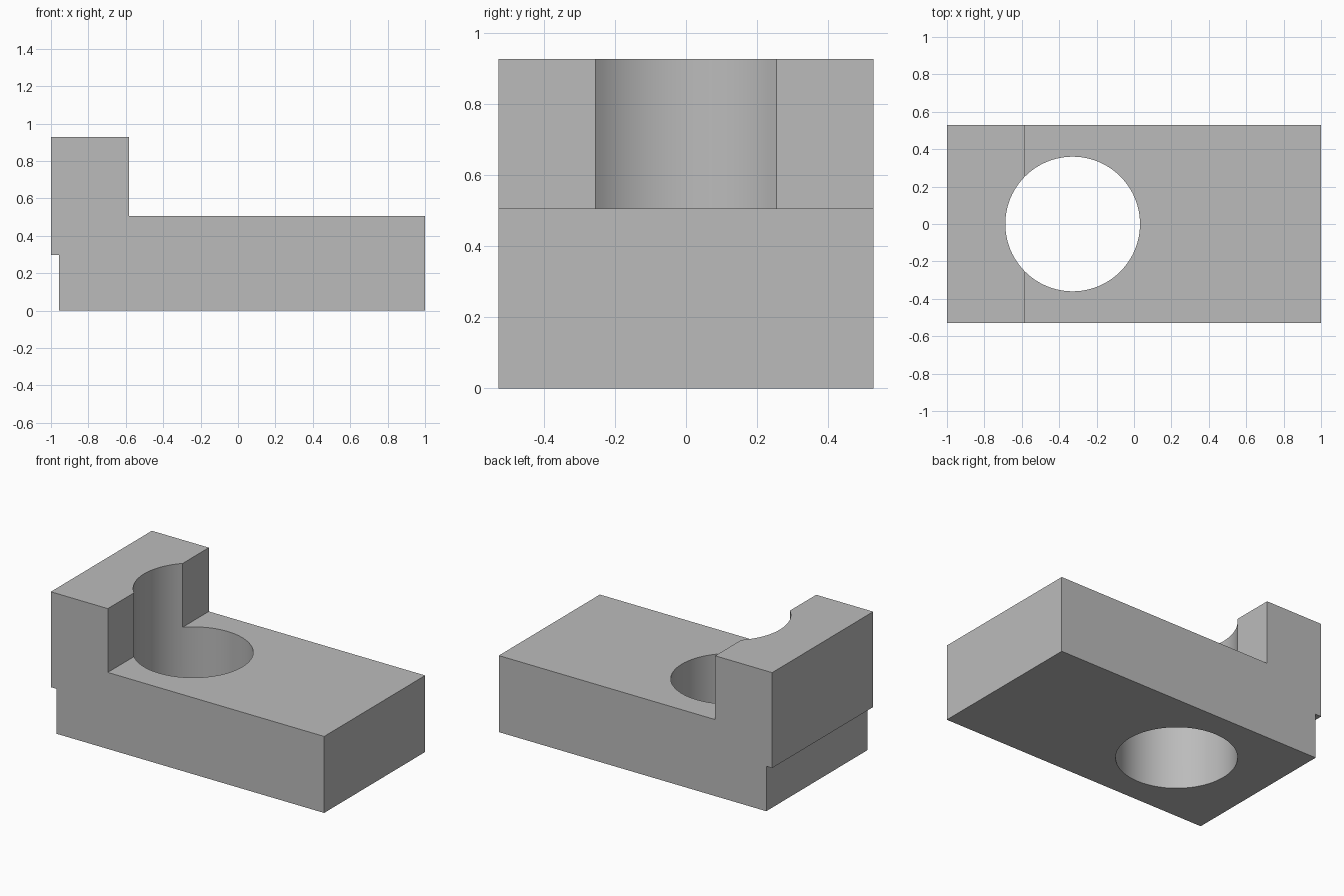
import bpy
import bmesh
import math
from mathutils import Vector

cube = bpy.data.objects.get("Cube")
if cube:
    bpy.data.objects.remove(cube, do_unlink=True)

# Single plain grey
grey = bpy.data.materials.new("plain grey")
grey.use_nodes = True
colour = (0.5, 0.5, 0.5, 1)
grey.diffuse_color = colour
grey.node_tree.nodes["Principled BSDF"].inputs["Base Color"].default_value = colour

HALF_DEPTH = 0.528
TOP = 0.928


def add_object(name, bm):
    bmesh.ops.recalc_face_normals(bm, faces=bm.faces)
    mesh = bpy.data.meshes.new(name)
    bm.to_mesh(mesh)
    bm.free()
    mesh.materials.append(grey)
    obj = bpy.data.objects.new(name, mesh)
    bpy.context.collection.objects.link(obj)
    return obj


# Stepped block: side profile extruded along y
profile = [(-0.957, 0), (1, 0), (1, 0.506), (-0.583, 0.506),
           (-0.583, TOP), (-1, TOP), (-1, 0.297), (-0.957, 0.297)]
bm = bmesh.new()
face = bm.faces.new([bm.verts.new((x, -HALF_DEPTH, z)) for x, z in profile])
extruded = bmesh.ops.extrude_face_region(bm, geom=[face], use_keep_orig=True)
bmesh.ops.translate(bm, vec=Vector((0, 2 * HALF_DEPTH, 0)),
                    verts=[v for v in extruded["geom"] if isinstance(v, bmesh.types.BMVert)])
block = add_object("stepped_block", bm)

# Round vertical hole, cutting into the raised end
bm = bmesh.new()
bmesh.ops.create_cone(bm, cap_ends=True, segments=96, radius1=0.36, radius2=0.36, depth=2)
bmesh.ops.translate(bm, vec=Vector((-0.328, 0, TOP / 2)), verts=bm.verts)
cutter = add_object("hole_cutter", bm)

cut = block.modifiers.new("round hole", "BOOLEAN")
cut.operation = "DIFFERENCE"
cut.solver = "EXACT"
cut.object = cutter

bpy.ops.object.select_all(action="DESELECT")
bpy.context.view_layer.objects.active = block
block.select_set(True)
bpy.ops.object.modifier_apply(modifier=cut.name)
bpy.data.objects.remove(cutter, do_unlink=True)
bpy.ops.object.shade_smooth_by_angle(angle=math.radians(30))
